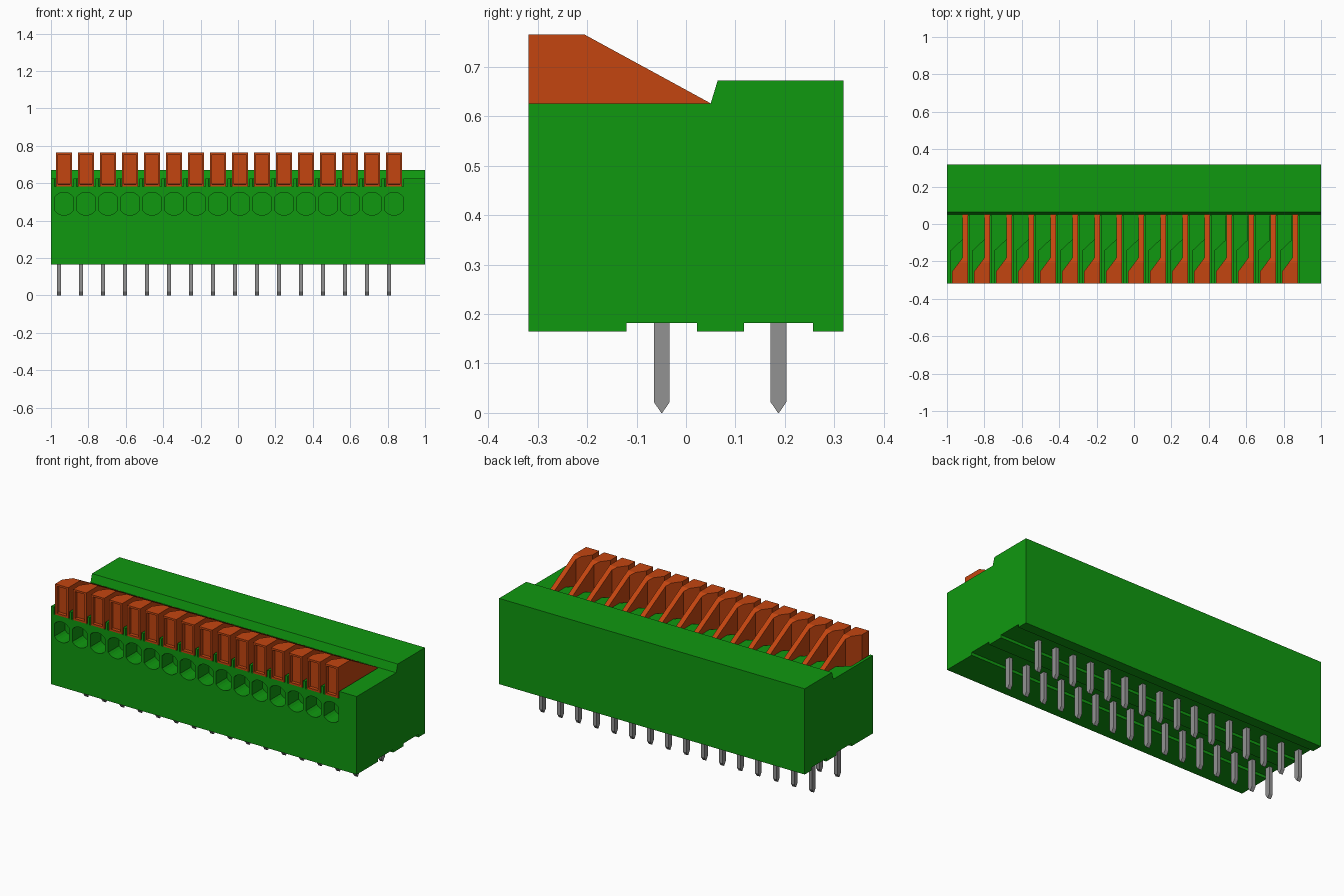
import bpy, bmesh, math
from mathutils import Vector

cube = bpy.data.objects.get("Cube")
if cube:
    bpy.data.objects.remove(cube, do_unlink=True)

COUNT, PITCH = 16, 0.1176
FIRST_LEVER, FIRST_PIN = -0.93, -0.957
FRONT, BACK, DECK, SLOT_FLOOR, TOP = -0.319, 0.319, 0.626, 0.583, 0.765


def material(name, rgb):
    mat = bpy.data.materials.new(name)
    mat.use_nodes = True
    mat.diffuse_color = (*rgb, 1)
    mat.node_tree.nodes["Principled BSDF"].inputs["Base Color"].default_value = (*rgb, 1)
    return mat


green = material("green plastic", (0.005, 0.315, 0.005))
orange = material("orange plastic", (0.55, 0.06, 0.005))
grey = material("grey metal", (0.29, 0.29, 0.29))


def prism(bm, points, axis, low, high):
    """Extrude a 2D outline along an axis; the outline uses the other two axes in order."""
    def place(p, depth):
        co = list(p)
        co.insert("xyz".index(axis), depth)
        return bm.verts.new(co)
    a = [place(p, low) for p in points]
    b = [place(p, high) for p in points]
    n = len(points)
    faces = [bm.faces.new(a), bm.faces.new(b)]
    for i in range(n):
        j = (i + 1) % n
        faces.append(bm.faces.new((a[i], a[j], b[j], b[i])))
    bmesh.ops.recalc_face_normals(bm, faces=faces)


def finish_mesh(bm, name, mat):
    mesh = bpy.data.meshes.new(name)
    bm.to_mesh(mesh)
    bm.free()
    mesh.materials.append(mat)
    return mesh


def add_object(name, mesh, location=(0, 0, 0)):
    obj = bpy.data.objects.new(name, mesh)
    obj.location = location
    bpy.context.collection.objects.link(obj)
    return obj


# Housing: side profile with two grooves underneath and a raised back
bm = bmesh.new()
prism(bm, [(FRONT, 0.165), (-0.12, 0.165), (-0.12, 0.182), (0.022, 0.182),
           (0.022, 0.165), (0.117, 0.165), (0.117, 0.182), (0.257, 0.182),
           (0.257, 0.165), (BACK, 0.165), (BACK, 0.672), (0.064, 0.672),
           (0.05, DECK), (FRONT, DECK)], "x", -1, 1)
housing = add_object("housing", finish_mesh(bm, "housing", green))

# Cutter: lever slots in the deck and wire entry holes in the front
bm = bmesh.new()
for i in range(COUNT):
    x = FIRST_LEVER + i * PITCH
    slot = [(-0.052, -0.4), (0.051, -0.4), (0.051, 0.045), (0.012, 0.045),
            (0.012, -0.085), (-0.052, -0.145)]
    prism(bm, [(x + px, y) for px, y in slot], "z", SLOT_FLOOR, 0.66)
    hole = []
    for k in range(24):
        a = math.tau * (k + 0.5) / 24
        px = max(-0.052, min(0.052, 0.061 * math.cos(a)))
        if abs(px) < 0.052 or abs(math.sin(a)) > 0.4:
            hole.append((x + px, 0.49 + 0.061 * math.sin(a)))
    prism(bm, hole, "y", -0.4, FRONT + 0.1)
cutter = add_object("housing_cutter", finish_mesh(bm, "housing_cutter", green))
cutter.hide_render = True

cut = housing.modifiers.new("slots and holes", "BOOLEAN")
cut.operation = "DIFFERENCE"
cut.solver = "EXACT"
cut.object = cutter
bpy.context.view_layer.objects.active = housing
bpy.ops.object.modifier_apply(modifier=cut.name)
bpy.data.objects.remove(cutter, do_unlink=True)

# Release lever: wide head, thin tail, sloping top and a recessed front panel
bm = bmesh.new()
prism(bm, [(-0.043, FRONT), (0.043, FRONT), (0.043, 0.05), (0.013, 0.05),
           (0.013, -0.18), (-0.043, -0.255)], "z", SLOT_FLOOR, TOP)
slope_start = Vector((0, -0.205, TOP))
slope_normal = Vector((0, TOP - DECK, 0.05 + 0.205))
bmesh.ops.bisect_plane(bm, geom=bm.verts[:] + bm.edges[:] + bm.faces[:],
                       plane_co=slope_start, plane_no=slope_normal, clear_outer=True)
bmesh.ops.holes_fill(bm, edges=[e for e in bm.edges if e.is_boundary])
bmesh.ops.recalc_face_normals(bm, faces=bm.faces[:])
front = [f for f in bm.faces if f.normal.y < -0.99]
bmesh.ops.inset_region(bm, faces=front, thickness=0.016)
bmesh.ops.inset_region(bm, faces=front, thickness=0.0005, depth=-0.02)
lever_mesh = finish_mesh(bm, "lever", orange)

# Contact pin: flat blade with a chisel tip
bm = bmesh.new()
prism(bm, [(-0.016, 0.2), (-0.016, 0.022), (-0.001, 0), (0.001, 0),
           (0.016, 0.022), (0.016, 0.2)], "x", -0.011, 0.011)
pin_mesh = finish_mesh(bm, "pin", grey)

# Repeat levers and both pin rows along the housing
for i in range(COUNT):
    add_object(f"lever_{i + 1:02d}", lever_mesh, (FIRST_LEVER + i * PITCH, 0, 0))
    for row, y in (("front", -0.049), ("back", 0.187)):
        add_object(f"{row}_pin_{i + 1:02d}", pin_mesh, (FIRST_PIN + i * PITCH, y, 0))
